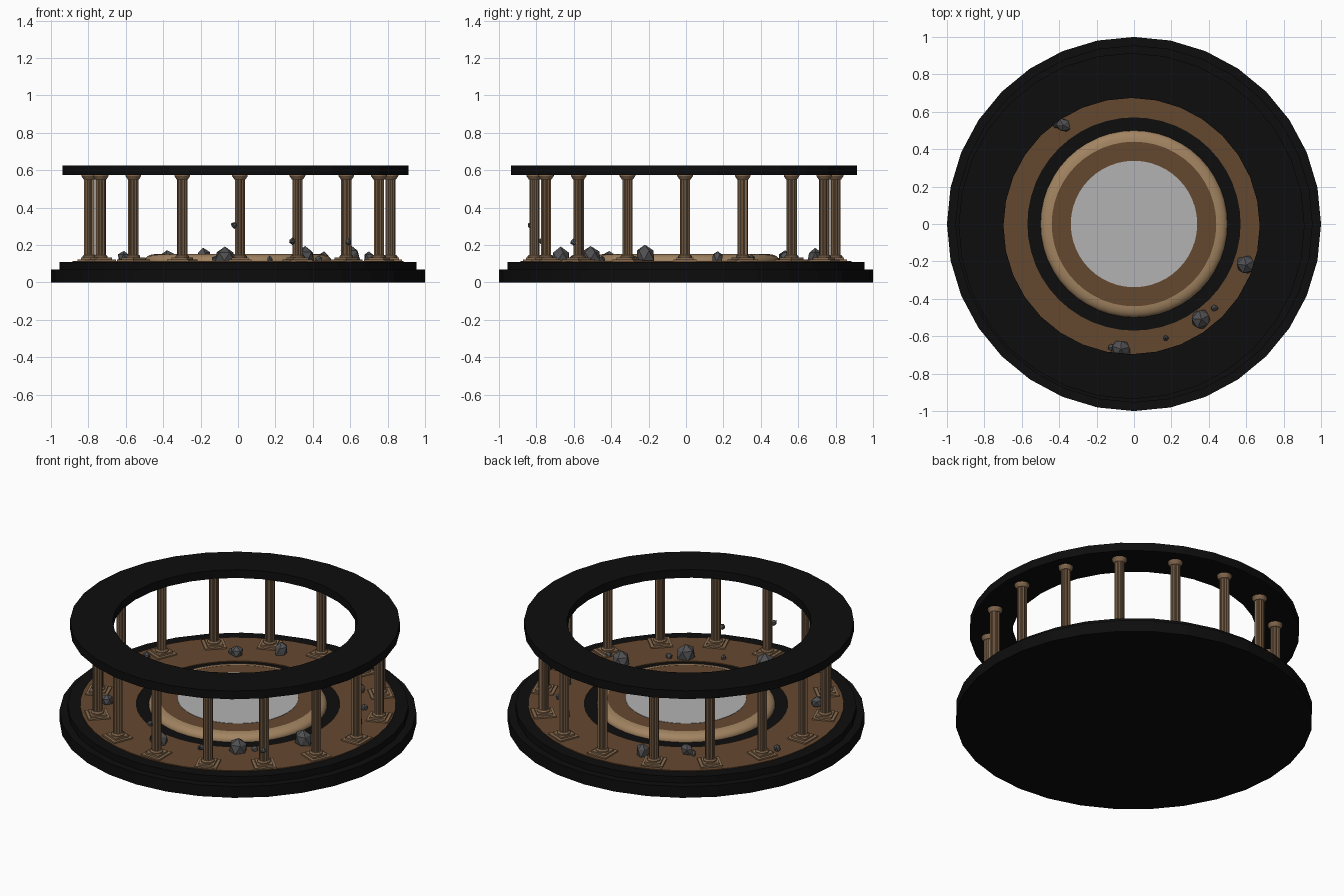
import bpy, bmesh, math, random
from mathutils import Matrix, Vector

if "Cube" in bpy.data.objects:
    bpy.data.objects.remove(bpy.data.objects["Cube"])

random.seed(4)


def mat(name, r, g, b):
    m = bpy.data.materials.new(name)
    m.diffuse_color = (r, g, b, 1)
    m.use_nodes = True
    m.node_tree.nodes["Principled BSDF"].inputs["Base Color"].default_value = m.diffuse_color
    return m


BLACK = mat("black_stone", .004, .004, .004)
BROWN = mat("brown_stone", .13, .065, .028)
TAN = mat("tan_stone", .36, .23, .12)
BRONZE = mat("column_stone", .25, .15, .08)
ROCK = mat("rubble_grey", .08, .08, .085)
PALE = mat("pale_disc", .45, .45, .45)


def finish(bm, name, material, loc=(0, 0, 0), smooth=False):
    bmesh.ops.recalc_face_normals(bm, faces=bm.faces)
    me = bpy.data.meshes.new(name)
    bm.to_mesh(me)
    bm.free()
    me.materials.append(material)
    ob = bpy.data.objects.new(name, me)
    ob.location = loc
    bpy.context.collection.objects.link(ob)
    if smooth:
        bpy.ops.object.select_all(action='DESELECT')
        ob.select_set(True)
        bpy.context.view_layer.objects.active = ob
        bpy.ops.object.shade_smooth_by_angle(angle=math.radians(35))
    return ob


def lathe(bm, profile, n, closed=False):
    """Spin (radius, z) points; cap the ends of open profiles."""
    rings = [[bm.verts.new((r * math.cos(2 * math.pi * i / n),
                            r * math.sin(2 * math.pi * i / n), z)) for i in range(n)]
             for r, z in profile]
    pairs = list(zip(rings, rings[1:]))
    if closed:
        pairs.append((rings[-1], rings[0]))
    else:
        bm.faces.new(rings[0])
        bm.faces.new(rings[-1])
    for a, b in pairs:
        for i in range(n):
            j = (i + 1) % n
            bm.faces.new((a[i], a[j], b[j], b[i]))


def turned(name, profile, n, material, closed=False, loc=(0, 0, 0), smooth=False):
    bm = bmesh.new()
    lathe(bm, profile, n, closed)
    return finish(bm, name, material, loc, smooth)


# stepped base
turned("base_step_lower", [(1, 0), (1, .07)], 32, BLACK)
turned("base_step_upper", [(.955, .07), (.955, .11)], 32, BLACK)

# brown walkway ring
turned("walkway", [(.57, .105), (.885, .105), (.885, .115), (.57, .115)], 48, BROWN, True)

# central dais: rounded rim, flat collar, pale disc
rim = [(.44, .105), (.5, .105)]
rim += [(.44 + .06 * math.cos(a), .115 + .036 * math.sin(a))
        for a in (math.pi / 2 * k / 6 for k in range(7))]
turned("dais_rim", rim, 48, TAN, True, smooth=True)
turned("dais_collar", [(.335, .105), (.44, .105), (.44, .15), (.335, .15)], 48, BROWN, True)
turned("dais_disc", [(.338, .11), (.338, .152)], 48, PALE)

# roof ring, slightly off centre
turned("roof_ring", [(.685, .575), (.925, .575), (.925, .626), (.685, .626)], 32,
       BLACK, True, (-.013, -.011, 0))


# columns: square plinth, fluted shaft, flared capital
def column(index):
    ang = 2 * math.pi * index / 16
    bm = bmesh.new()
    for side, z0, z1 in ((.124, .11, .123), (.09, .123, .133)):
        bmesh.ops.create_cube(bm, size=1, matrix=Matrix.Translation((0, 0, (z0 + z1) / 2))
                              @ Matrix.Diagonal((side, side, z1 - z0, 1)))
    lathe(bm, [(.037, .133), (.037, .14), (.03, .147)], 20)
    lathe(bm, [(.03, .55), (.034, .556), (.042, .568), (.042, .577)], 20)
    n = 24
    low, high = [[bm.verts.new(((.024 + .004 * (i % 2)) * math.cos(2 * math.pi * i / n),
                                (.024 + .004 * (i % 2)) * math.sin(2 * math.pi * i / n), z))
                  for i in range(n)] for z in (.14, .56)]
    for i in range(n):
        j = (i + 1) % n
        bm.faces.new((low[i], low[j], high[j], high[i]))
    ob = finish(bm, f"column_{index + 1}", BRONZE,
                (.01 + .805 * math.cos(ang), -.005 + .805 * math.sin(ang), 0))
    ob.rotation_euler.z = ang


for k in range(16):
    column(k)


# rubble: chipped low-poly rocks
def rock(name, x, y, z, r):
    bm = bmesh.new()
    bmesh.ops.create_icosphere(bm, subdivisions=1, radius=r)
    stretch = Vector([random.uniform(.85, 1.15) for _ in range(3)])
    for v in bm.verts:
        v.co = v.co * stretch * random.uniform(.85, 1.1)
    bmesh.ops.rotate(bm, verts=bm.verts, cent=(0, 0, 0),
                     matrix=Matrix.Rotation(random.uniform(0, 6), 3, 'Z'))
    finish(bm, name, ROCK, (x, y, z))


# x, y, radius of rocks lying on the floor
floor_rocks = [
    (.60, -.22, .064), (.36, -.51, .052), (-.07, -.67, .05), (-.61, -.41, .04),
    (-.38, .53, .042), (-.187, .69, .046), (.70, .17, .037), (.46, .53, .036),
    (-.77, .21, .026), (-.12, -.66, .022), (-.42, .53, .02), (.17, -.61, .018),
    (.72, -.27, .02), (.62, .35, .022), (.43, -.45, .02),
]
for k, (x, y, r) in enumerate(floor_rocks):
    rock(f"floor_rock_{k + 1}", x, y, .113 + r * .5, r)

# chips lodged on the columns
for k, (x, y, z) in enumerate([(-.02, -.83, .305), (.29, -.77, .22), (.59, -.60, .215)]):
    rock(f"column_chip_{k + 1}", x, y, z, .019)
